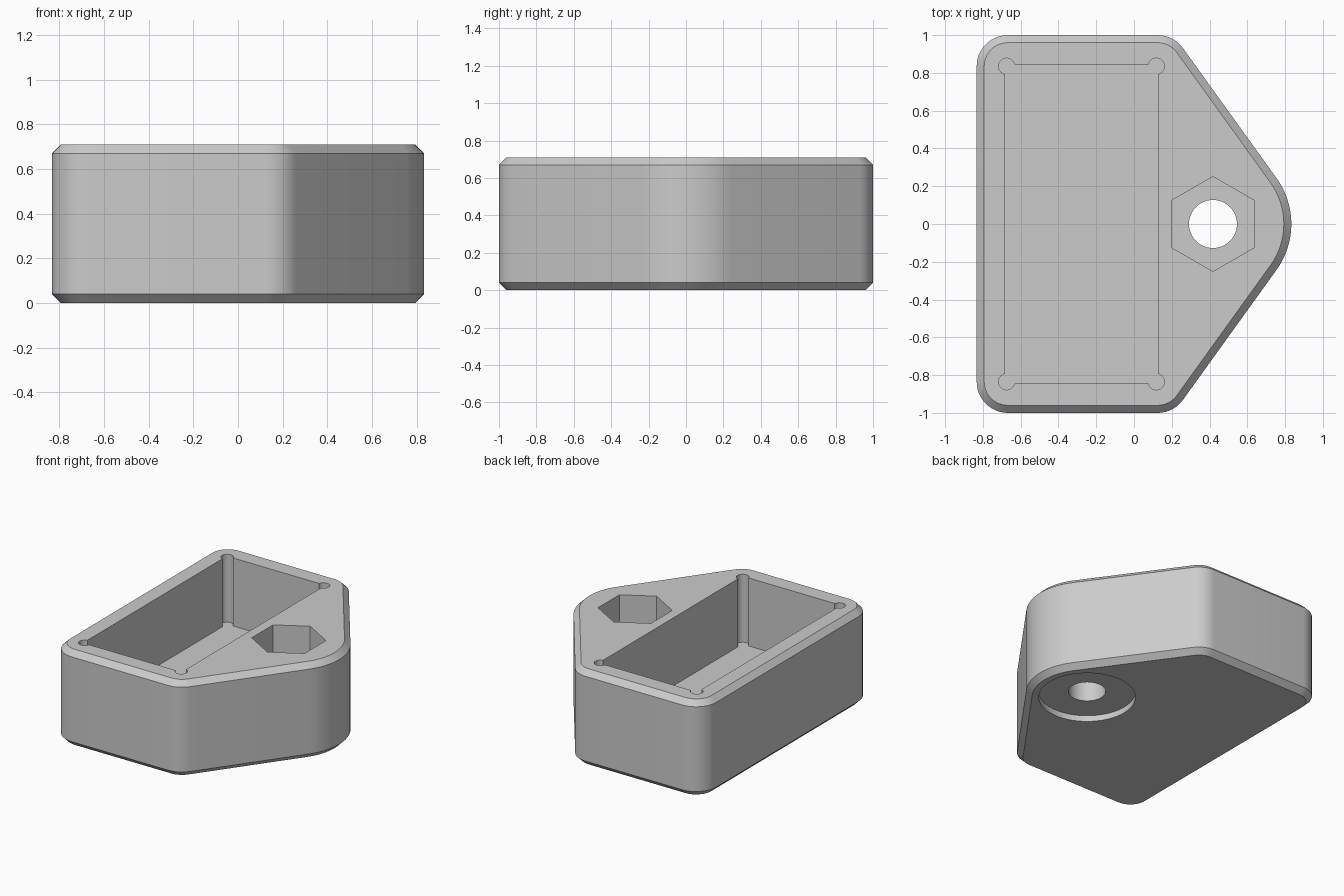
import bpy, bmesh
from math import radians, cos, sin, acos, atan2, hypot, pi

if "Cube" in bpy.data.objects:
    bpy.data.objects.remove(bpy.data.objects["Cube"], do_unlink=True)

HEIGHT, CHAMFER = 0.71, 0.04
FLOOR = 0.205
BOLT_X = 0.418

grey = bpy.data.materials.new("light grey")
grey.use_nodes = True
colour = (0.6, 0.6, 0.6, 1)
grey.diffuse_color = colour
grey.node_tree.nodes["Principled BSDF"].inputs["Base Color"].default_value = colour


def arc(cx, cy, r, start, end, steps):
    angles = [start + (end - start) * i / steps for i in range(steps + 1)]
    return [(cx + r * cos(a), cy + r * sin(a)) for a in angles]


def loft(name, sections):
    """Closed solid through (outline, z) sections with equal point counts."""
    bm = bmesh.new()
    rings = [[bm.verts.new((x, y, z)) for x, y in pts] for pts, z in sections]
    bm.faces.new(rings[0][::-1])
    bm.faces.new(rings[-1])
    n = len(rings[0])
    for low, high in zip(rings, rings[1:]):
        for i in range(n):
            j = (i + 1) % n
            bm.faces.new((low[i], low[j], high[j], high[i]))
    mesh = bpy.data.meshes.new(name)
    bm.to_mesh(mesh)
    bm.free()
    mesh.materials.append(grey)
    obj = bpy.data.objects.new(name, mesh)
    bpy.context.collection.objects.link(obj)
    return obj


def body_outline(inset):
    """Rounded rectangle tapering to a rounded nose on the +x side."""
    corner, nose = 0.165, 0.415
    left, right, side = -0.668, 0.125, 0.835
    dx, dy = BOLT_X - right, -side
    tangent = atan2(dy, dx) + acos((corner - nose) / hypot(dx, dy))
    r = corner - inset
    return (arc(BOLT_X, 0, nose - inset, -tangent, tangent, 24)
            + arc(right, side, r, tangent, pi / 2, 8)
            + arc(left, side, r, pi / 2, pi, 12)
            + arc(left, -side, r, pi, 1.5 * pi, 12)
            + arc(right, -side, r, 1.5 * pi, 2 * pi - tangent, 8))


def pocket_outline():
    """Rectangle with a round relief in each corner."""
    cx, hx, hy, r, inset = -0.278, 0.396, 0.835, 0.043, 0.009
    reach = acos(inset / r)
    pts = []
    for k, (sx, sy) in enumerate([(1, 1), (-1, 1), (-1, -1), (1, -1)]):
        turn = k * pi / 2
        pts += arc(cx + sx * hx, sy * hy, r, turn - reach, turn + pi / 2 + reach, 20)
    return pts


def circle(r, sides, start=0.0):
    return arc(BOLT_X, 0, r, start, start + 2 * pi, sides)[:-1]


# Chamfered body
body = loft("housing", [
    (body_outline(CHAMFER), 0),
    (body_outline(0), CHAMFER),
    (body_outline(0), HEIGHT - CHAMFER),
    (body_outline(CHAMFER), HEIGHT),
])

# Pocket, nut recess, bolt hole and washer recess
top = HEIGHT + 0.1
cutters = [
    loft("pocket_cutter", [(pocket_outline(), FLOOR), (pocket_outline(), top)]),
    loft("nut_cutter", [(circle(0.251, 6, pi / 6), FLOOR), (circle(0.251, 6, pi / 6), top)]),
    loft("bolt_cutter", [(circle(0.127, 48), -0.1), (circle(0.127, 48), top)]),
    loft("washer_cutter", [(circle(0.33, 64), -0.1), (circle(0.33, 64), 0.045)]),
]
bpy.ops.object.select_all(action="DESELECT")
bpy.context.view_layer.objects.active = body
body.select_set(True)
for cutter in cutters:
    cutter.hide_render = True
    mod = body.modifiers.new(cutter.name, "BOOLEAN")
    mod.operation, mod.solver, mod.object = "DIFFERENCE", "EXACT", cutter
    bpy.ops.object.modifier_apply(modifier=mod.name)
for cutter in cutters:
    bpy.data.objects.remove(cutter, do_unlink=True)

bpy.ops.object.shade_smooth_by_angle(angle=radians(30))
